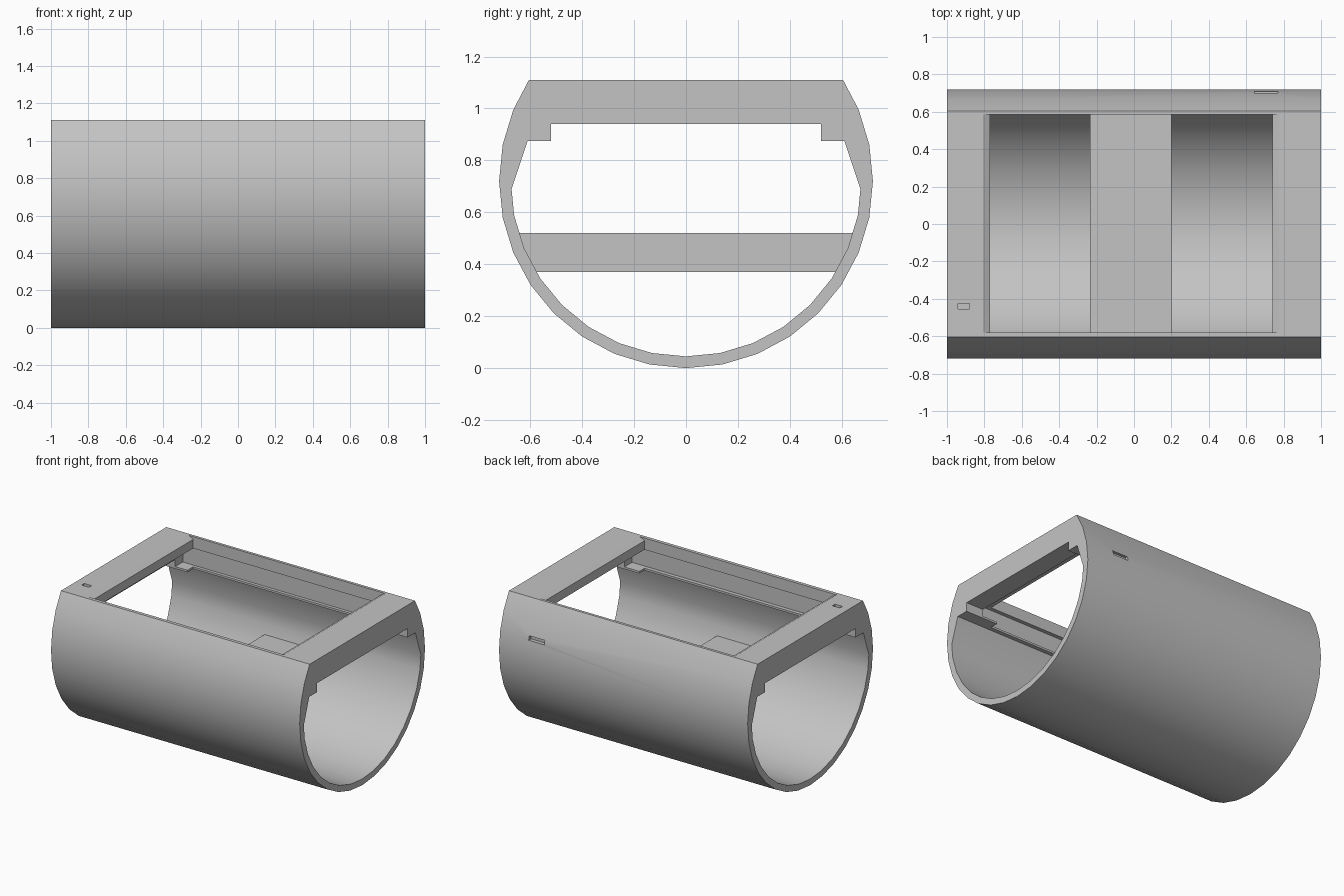
import bpy, bmesh
from math import sin, cos, radians

cube = bpy.data.objects.get("Cube")
if cube:
    bpy.data.objects.remove(cube, do_unlink=True)

grey = bpy.data.materials.new("plain_grey")
grey.use_nodes = True
colour = (0.55, 0.55, 0.55, 1)
grey.diffuse_color = colour
grey.node_tree.nodes["Principled BSDF"].inputs["Base Color"].default_value = colour


def prism(name, profile, start, end, axis="x"):
    """Extrude a 2D profile along x (profile is y, z) or y (profile is x, z)."""
    bm = bmesh.new()

    def place(t, p):
        return (t, p[0], p[1]) if axis == "x" else (p[0], t, p[1])

    rings = [[bm.verts.new(place(t, p)) for p in profile] for t in (start, end)]
    n = len(profile)
    for i in range(n):
        j = (i + 1) % n
        bm.faces.new((rings[0][i], rings[0][j], rings[1][j], rings[1][i]))
    bm.faces.new(rings[0])
    bm.faces.new(rings[1])
    bmesh.ops.recalc_face_normals(bm, faces=bm.faces)
    mesh = bpy.data.meshes.new(name)
    bm.to_mesh(mesh)
    bm.free()
    mesh.materials.append(grey)
    obj = bpy.data.objects.new(name, mesh)
    bpy.context.collection.objects.link(obj)
    return obj


def box(name, x0, x1, y0, y1, z0, z1):
    return prism(name, [(y0, z0), (y1, z0), (y1, z1), (y0, z1)], x0, x1)


def activate(obj):
    bpy.ops.object.select_all(action="DESELECT")
    obj.select_set(True)
    bpy.context.view_layer.objects.active = obj


def cut(target, cutter):
    """Subtract the cutter, then discard it."""
    activate(target)
    mod = target.modifiers.new("cut", "BOOLEAN")
    mod.operation = "DIFFERENCE"
    mod.solver = "EXACT"
    mod.object = cutter
    bpy.ops.object.modifier_apply(modifier=mod.name)
    bpy.data.objects.remove(cutter, do_unlink=True)


def arc(radius, first, last):
    """Points of a 32-sided circle around the tube axis."""
    angles = [radians(11.25 * k) for k in range(first, last + 1)]
    return [(radius * cos(a), 0.72 + radius * sin(a)) for a in angles]


# Tube body with a flat top
body = prism("tube_body", [(-0.605, 1.11)] + arc(0.72, 14, 34) + [(0.605, 1.11)], -1, 1)

# Bore with stepped upper corners
corner = [(0.672, 0.69), (0.61, 0.875), (0.52, 0.875), (0.52, 0.94)]
mirrored = [(-y, z) for y, z in reversed(corner)]
cut(body, prism("bore", arc(0.675, 17, 31) + corner + mirrored, -1.1, 1.1))

# Top opening with sloped ends
cut(body, prism("opening", [(-0.77, 0.8), (0.74, 0.8), (0.74, 1.09), (0.785, 1.115),
                            (0.785, 1.2), (-0.815, 1.2), (-0.815, 1.115), (-0.77, 1.09)],
                -0.58, 0.585, "y"))

# Recess under the rim of the opening
cut(body, box("rim_recess", -0.87, 0.86, -0.608, 0.608, 0.89, 1.025))

# Small slots in the top and in the back wall
cut(body, box("top_slot", -0.94, -0.88, -0.455, -0.425, 1.08, 1.2))
cut(body, box("back_slot", 0.645, 0.77, 0.68, 0.8, 0.85, 0.88))

# Cross bar inside the tube
bar = prism("cross_bar", [(-0.595, 0.37), (0.595, 0.37), (0.655, 0.52), (-0.655, 0.52)],
            -0.235, 0.2)

for obj in (body, bar):
    activate(obj)
    bpy.ops.object.shade_smooth_by_angle(angle=radians(25))
